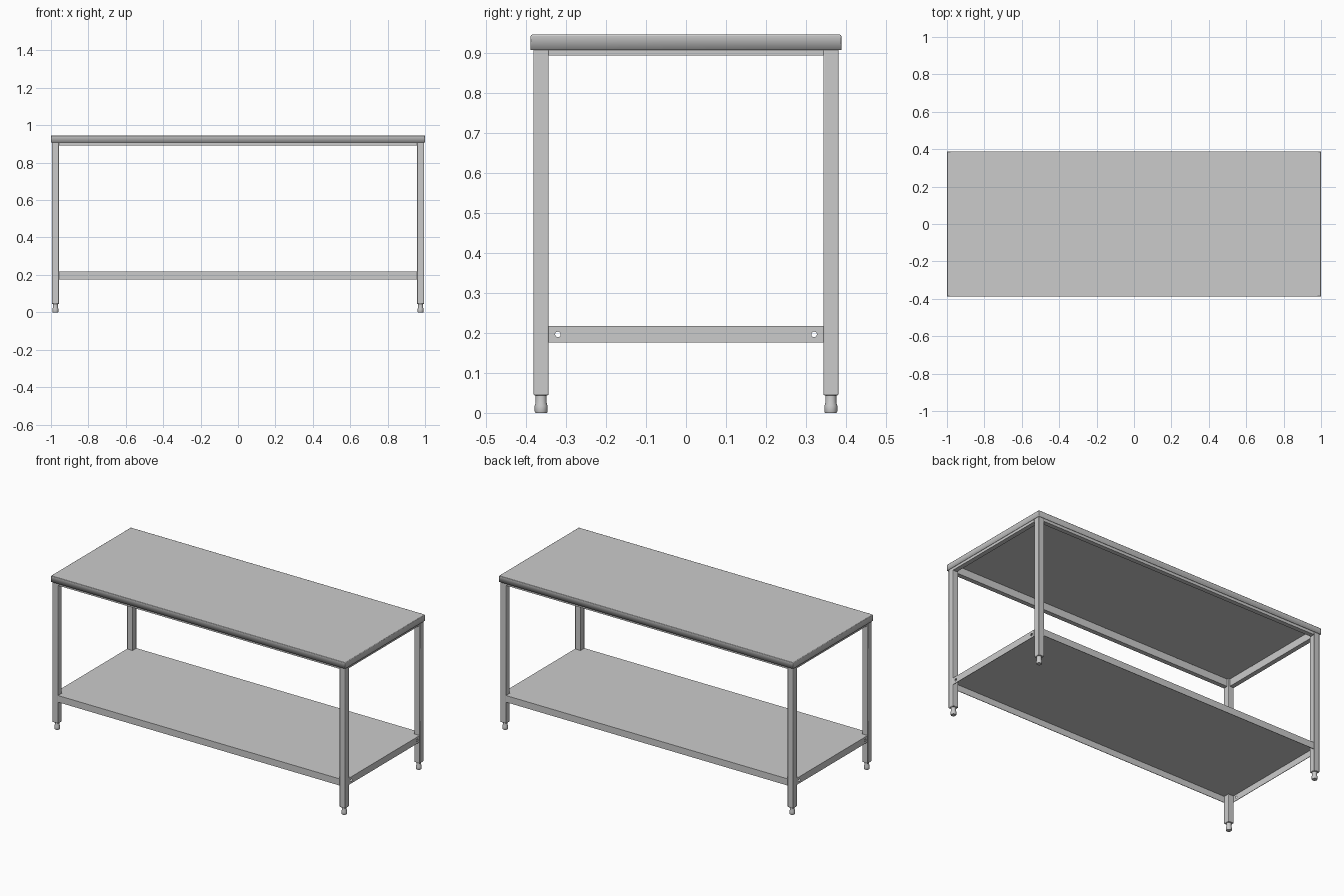
import bpy, bmesh, math
from mathutils import Matrix

if "Cube" in bpy.data.objects:
    bpy.data.objects.remove(bpy.data.objects["Cube"])


def material(name, value):
    m = bpy.data.materials.new(name)
    m.diffuse_color = (value, value, value, 1)
    m.use_nodes = True
    m.node_tree.nodes["Principled BSDF"].inputs["Base Color"].default_value = m.diffuse_color
    return m


steel = material("brushed_steel", 0.6)


def make(name, bm):
    bmesh.ops.recalc_face_normals(bm, faces=bm.faces)
    me = bpy.data.meshes.new(name)
    bm.to_mesh(me)
    bm.free()
    ob = bpy.data.objects.new(name, me)
    bpy.context.collection.objects.link(ob)
    me.materials.append(steel)
    return ob


def box(bm, x0, x1, y0, y1, z0, z1):
    mat = Matrix.Translation(((x0 + x1) / 2, (y0 + y1) / 2, (z0 + z1) / 2))
    mat = mat @ Matrix.Diagonal((x1 - x0, y1 - y0, z1 - z0, 1))
    return bmesh.ops.create_cube(bm, size=1, matrix=mat)["verts"]


def bevel(ob, width, segments=2):
    b = ob.modifiers.new("bevel", "BEVEL")
    b.width, b.segments, b.limit_method = width, segments, "ANGLE"


def sheet(ob, thickness):
    s = ob.modifiers.new("sheet", "SOLIDIFY")
    s.thickness, s.offset = thickness, -1


def smooth(ob):
    bpy.ops.object.select_all(action="DESELECT")
    ob.select_set(True)
    bpy.context.view_layer.objects.active = ob
    bpy.ops.object.shade_smooth_by_angle(angle=math.radians(35))


# Leg square: inner and outer limits
LX0, LX1, LY0, LY1 = 0.957, 0.995, 0.343, 0.381

# Worktop: folded sheet pan, open underneath
bm = bmesh.new()
box(bm, -1, 1, -0.388, 0.388, 0.907, 0.945)
bm.normal_update()
bmesh.ops.delete(bm, geom=[f for f in bm.faces if f.normal.z < -0.5], context="FACES")
top = make("worktop", bm)
# keep the open pan's normals pointing outward
if max(top.data.polygons, key=lambda p: p.center.z).normal.z < 0:
    top.data.flip_normals()
bevel(top, 0.003)
sheet(top, 0.003)
smooth(top)

# Rails under the worktop, between the legs
for s, side in ((-1, "front"), (1, "back")):
    bm = bmesh.new()
    a, b = sorted((s * 0.353, s * LY1))
    box(bm, -LX0, LX0, a, b, 0.893, 0.938)
    make(side + "_top_rail", bm)
for s, side in ((-1, "left"), (1, "right")):
    bm = bmesh.new()
    a, b = sorted((s * 0.967, s * LX1))
    box(bm, a, b, -LY0, LY0, 0.893, 0.938)
    make(side + "_top_rail", bm)

# Legs and adjustable feet
FOOT = [(0, 0), (0.0145, 0), (0.016, 0.003), (0.016, 0.018), (0.0135, 0.026),
        (0.0135, 0.048), (0, 0.048)]
for sx, nx in ((-1, "left"), (1, "right")):
    for sy, ny in ((-1, "front"), (1, "back")):
        bm = bmesh.new()
        x = sorted((sx * LX0, sx * LX1))
        y = sorted((sy * LY0, sy * LY1))
        box(bm, *x, *y, 0.044, 0.94)
        leg = make(f"{ny}_{nx}_leg", bm)
        bevel(leg, 0.003)
        smooth(leg)

        bm = bmesh.new()
        vs = [bm.verts.new((r, 0, z)) for r, z in FOOT]
        es = [bm.edges.new(p) for p in zip(vs, vs[1:])]
        bmesh.ops.spin(bm, geom=vs + es, axis=(0, 0, 1), cent=(0, 0, 0),
                       steps=24, angle=2 * math.pi)
        bmesh.ops.remove_doubles(bm, verts=bm.verts, dist=1e-5)
        bmesh.ops.translate(bm, verts=bm.verts, vec=(sum(x) / 2, sum(y) / 2, 0))
        smooth(make(f"{ny}_{nx}_foot", bm))

# Lower shelf: plate notched around the legs
T = 0.003
bm = bmesh.new()
corners = []
for sx, sy in ((1, 1), (-1, 1), (-1, -1), (1, -1)):
    trio = [(LX1, LY0), (LX0, LY0), (LX0, LY1)]
    if sx * sy < 0:
        trio.reverse()
    corners += [(sx * px, sy * py) for px, py in trio]
face = bm.faces.new([bm.verts.new((px, py, 0.217)) for px, py in corners])
ext = bmesh.ops.extrude_face_region(bm, geom=[face])["geom"]
bmesh.ops.translate(bm, vec=(0, 0, -T),
                    verts=[v for v in ext if isinstance(v, bmesh.types.BMVert)])
make("shelf_plate", bm)

# Folded shelf edges, front and back
for s, side in ((-1, "front"), (1, "back")):
    bm = bmesh.new()
    a, b = sorted((s * (LY1 - T), s * LY1))
    box(bm, -LX0, LX0, a, b, 0.176, 0.2145)
    make(side + "_shelf_edge", bm)

# Folded shelf ends with a bolt hole near each corner
for s, side in ((-1, "left"), (1, "right")):
    bm = bmesh.new()
    a, b = sorted((s * (LX1 - T), s * LX1))
    box(bm, a, b, -LY0, LY0, 0.176, 0.2145)
    end = make(side + "_shelf_edge", bm)
    for y in (-0.32, 0.32):
        bm = bmesh.new()
        bmesh.ops.create_cone(bm, cap_ends=True, segments=20, radius1=0.007,
                              radius2=0.007, depth=0.05,
                              matrix=Matrix.Translation((s * LX1, y, 0.196))
                              @ Matrix.Rotation(math.pi / 2, 4, "Y"))
        cutter = make("hole_cutter", bm)
        mod = end.modifiers.new("hole", "BOOLEAN")
        mod.operation, mod.object, mod.solver = "DIFFERENCE", cutter, "EXACT"
        bpy.context.view_layer.objects.active = end
        bpy.ops.object.modifier_apply(modifier=mod.name)
        bpy.data.objects.remove(cutter, do_unlink=True)
